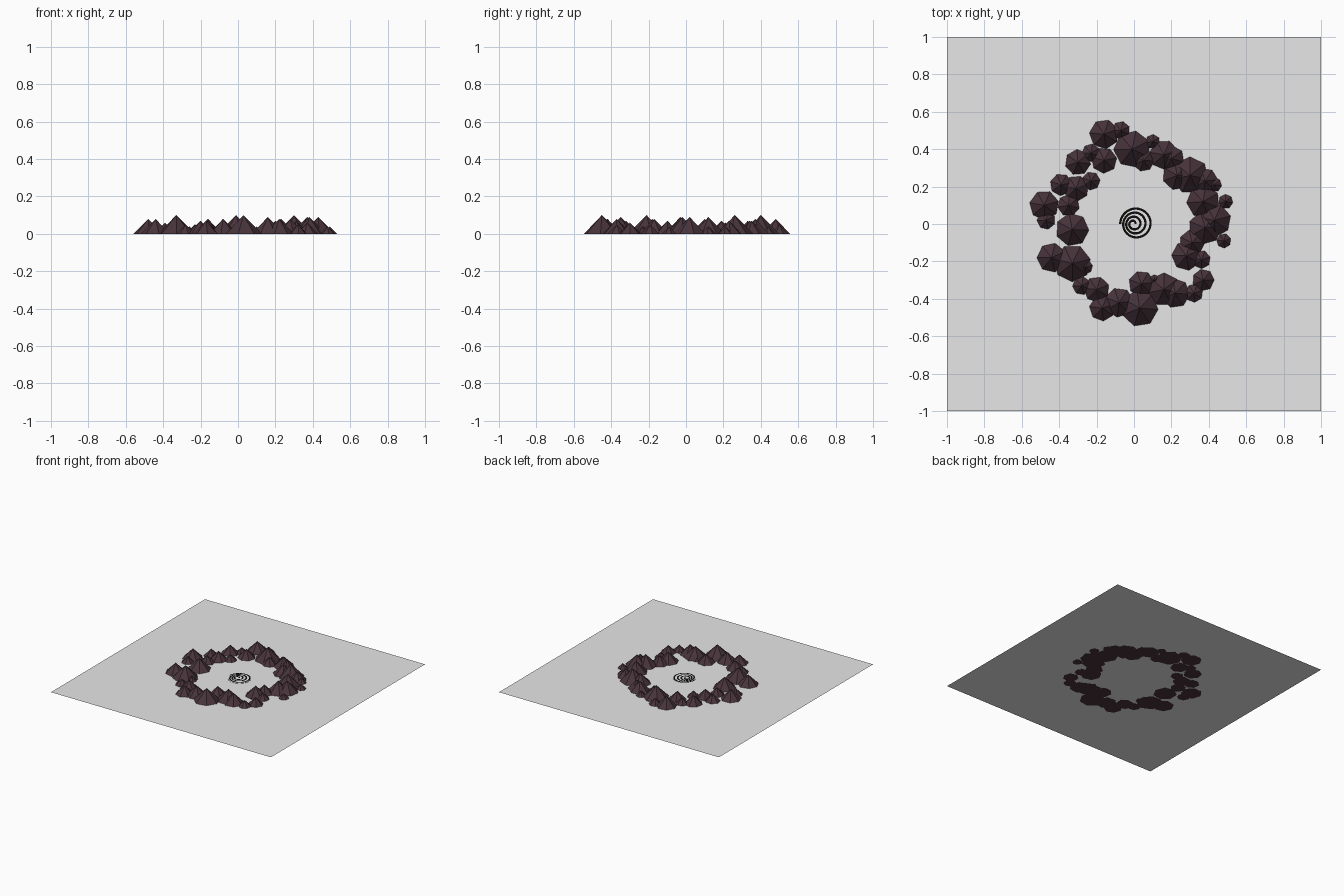
import bpy
import bmesh
import math
import random
from mathutils import Matrix

random.seed(4)
default_cube = bpy.data.objects.get("Cube")
if default_cube:
    bpy.data.objects.remove(default_cube, do_unlink=True)


def make_material(name, color):
    material = bpy.data.materials.new(name)
    material.use_nodes = True
    material.diffuse_color = (*color, 1)
    shader = material.node_tree.nodes["Principled BSDF"]
    shader.inputs["Base Color"].default_value = (*color, 1)
    shader.inputs["Roughness"].default_value = 0.9
    return material


def make_object(name, bm, material):
    mesh = bpy.data.meshes.new(name)
    bm.to_mesh(mesh)
    bm.free()
    mesh.materials.append(material)
    obj = bpy.data.objects.new(name, mesh)
    bpy.context.scene.collection.objects.link(obj)
    return obj


ground_grey = make_material("ground grey", (0.8, 0.8, 0.8))
rock_plum = make_material("rock plum", (0.065, 0.034, 0.044))
swirl_black = make_material("swirl black", (0.004, 0.003, 0.003))
swirl_white = make_material("swirl white", (0.95, 0.95, 0.95))

# Square ground sheet, just above the rock bases
bm = bmesh.new()
bmesh.ops.create_grid(bm, x_segments=1, y_segments=1, size=1,
                      matrix=Matrix.Translation((0, 0, 0.001)))
make_object("ground", bm, ground_grey)

# Ring of low-poly peaks: x, y and radius in hundredths, one quarter per row
quarters = {
    "back_left": [(-16, 48, 8), (-7, 50, 5), (-1, 40, 10), (-30, 33, 7),
                  (-16, 34, 7), (-23, 38, 5), (-39, 21, 6), (-31, 19, 7),
                  (-23, 23, 5), (-48, 10, 8), (-47, 2, 5), (-35, 10, 6)],
    "front_left": [(-33, -3, 9), (-44, -18, 8), (-33, -21, 10), (-26, -23, 4),
                   (-28, -33, 5), (-20, -35, 7), (-17, -45, 7), (-8, -42, 8)],
    "front_right": [(3, -45, 10), (4, -32, 7), (11, -30, 3), (16, -35, 9),
                    (22, -37, 8), (32, -37, 5), (37, -30, 6), (28, -17, 8),
                    (36, -19, 5), (31, -10, 7), (38, -2, 9), (48, -9, 4)],
    "back_right": [(43, 2, 9), (49, 12, 4), (37, 12, 9), (43, 21, 4),
                   (38, 23, 7), (30, 26, 10), (23, 26, 8), (20, 35, 7),
                   (16, 37, 8), (10, 44, 4), (5, 34, 6)],
}
for side, peaks in quarters.items():
    bm = bmesh.new()
    for x, y, radius in peaks:
        r = radius / 100
        place = Matrix.Translation((x / 100, y / 100, r / 2))
        spin = Matrix.Rotation(random.uniform(0, math.tau), 4, "Z")
        bmesh.ops.create_cone(bm, cap_ends=True, segments=7, radius1=r,
                              radius2=0, depth=r, matrix=place @ spin)
    make_object("rocks_" + side, bm, rock_plum)

# Pale plate under the swirl
bm = bmesh.new()
bmesh.ops.create_cone(bm, cap_ends=True, segments=40, radius1=0.085,
                      radius2=0.085, depth=0.002,
                      matrix=Matrix.Translation((0.014, 0, 0.002)))
make_object("swirl_plate", bm, swirl_white)

# Dark spiral ribbon, drifting off centre as it widens
bm = bmesh.new()
steps, turns = 140, 3.5
previous = None
for i in range(steps + 1):
    t = i / steps
    angle = t * turns * math.tau
    radius = 0.012 + 0.076 * t
    half = 0.006
    pair = [bm.verts.new((-0.005 + 0.019 * t + rad * math.cos(angle),
                          rad * math.sin(angle), 0.005))
            for rad in (radius - half, radius + half)]
    if previous:
        bm.faces.new((previous[0], previous[1], pair[1], pair[0]))
    previous = pair
make_object("swirl_ribbon", bm, swirl_black)
